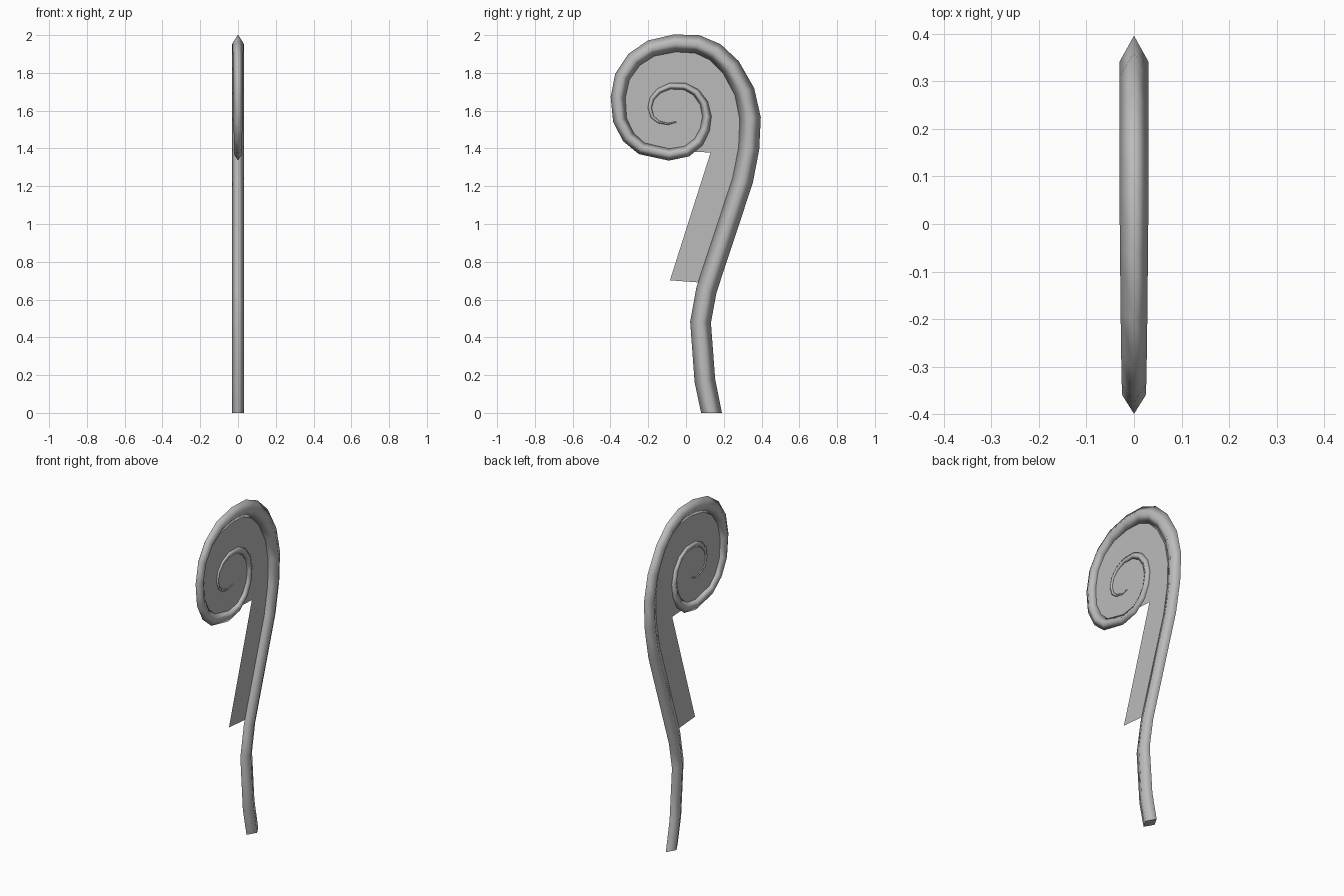
import bpy
from mathutils import Vector

default = bpy.data.objects.get("Cube")
if default:
    bpy.data.objects.remove(default, do_unlink=True)

grey = bpy.data.materials.new("plain grey")
grey.use_nodes = True
colour = (0.5, 0.5, 0.5, 1)
grey.diffuse_color = colour
grey.node_tree.nodes["Principled BSDF"].inputs["Base Color"].default_value = colour


def make_object(name, verts, faces):
    mesh = bpy.data.meshes.new(name)
    mesh.from_pydata(verts, [], faces)
    mesh.materials.append(grey)
    obj = bpy.data.objects.new(name, mesh)
    bpy.context.collection.objects.link(obj)
    return obj


# Centre line of the stem and scroll: (y, z), from the foot to the inner tip
stem = [(.135, 0), (.1, .17), (.077, .48), (.108, .65), (.3, 1.23)]
scroll = [(.333, 1.4), (.34, 1.56), (.31, 1.7), (.238, 1.83), (.155, 1.91),
          (.06, 1.952), (-.06, 1.957), (-.185, 1.93), (-.275, 1.87),
          (-.337, 1.78), (-.36, 1.67), (-.35, 1.55), (-.305, 1.46),
          (-.235, 1.4), (-.09, 1.367), (.005, 1.385)]
curl = [(.067, 1.435), (.1, 1.5), (.111, 1.57), (.095, 1.64), (.053, 1.697),
        (-.005, 1.728), (-.085, 1.73), (-.143, 1.705), (-.18, 1.663),
        (-.192, 1.615), (-.178, 1.567), (-.145, 1.54), (-.095, 1.53),
        (-.05, 1.541)]
path = [Vector((0, y, z)) for y, z in stem + scroll + curl]
last = len(path) - 1


def half_depth(i):
    # Constant along the stem, then tapering steadily round the scroll
    start = len(stem)
    if i <= start:
        return .055
    t = (i - start) / (last - start)
    return .055 * (1 - t) + .003


# Diamond-section tube swept along the centre line
verts, faces = [], []
for i, p in enumerate(path):
    if i == 0:
        tangent = Vector((0, 0, 1))
    else:
        ahead = (path[min(i + 1, last)] - p).normalized()
        tangent = ahead + (p - path[i - 1]).normalized()
        tangent.normalize()
    outward = Vector((0, tangent.z, -tangent.y))
    depth = half_depth(i)
    side = Vector((min(.63 * depth, .031), 0, 0))
    verts += [p + outward * depth, p + side, p - outward * depth, p - side]
    if i:
        a, b = 4 * (i - 1), 4 * i
        for k in range(4):
            n = (k + 1) % 4
            faces.append((a + k, b + k, b + n, a + n))
end = 4 * last
faces += [(0, 1, 2, 3), (end + 3, end + 2, end + 1, end)]
tube = make_object("scroll_stem", verts, faces)

# Smooth along the tube, flat foot and tip
for poly in tube.data.polygons:
    poly.use_smooth = poly.index < len(faces) - 2

# Flat web filling the scroll and hanging down beside the stem
outline = [(.1, .688)] + stem[4:] + scroll + [(.13, 1.378), (-.085, .702)]
make_object("flat_web", [(0, y, z) for y, z in outline],
            [tuple(range(len(outline)))])
